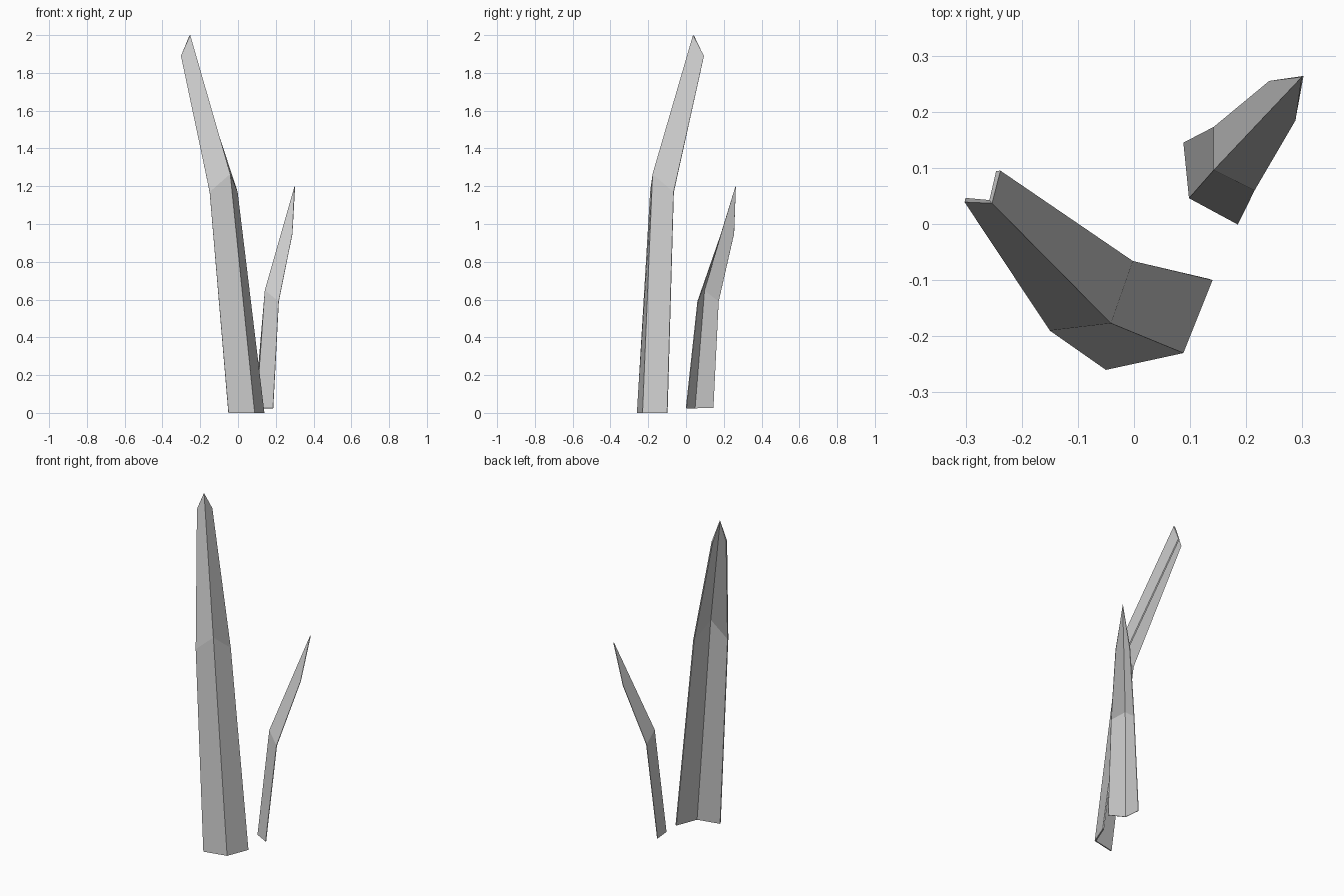
import bpy

if "Cube" in bpy.data.objects:
    bpy.data.objects.remove(bpy.data.objects["Cube"])

grey = bpy.data.materials.new("plain grey")
grey.diffuse_color = (0.6, 0.6, 0.6, 1)
grey.use_nodes = True
grey.node_tree.nodes["Principled BSDF"].inputs["Base Color"].default_value = grey.diffuse_color


def blade(name, rows, thickness):
    """Folded leaf: each row holds left edge, spine and right edge points."""
    verts = [p for row in rows for p in row]
    faces = []
    for r in range(len(rows) - 1):
        for c in range(2):
            a = r * 3 + c
            faces.append((a, a + 1, a + 4, a + 3))
    mesh = bpy.data.meshes.new(name)
    mesh.from_pydata(verts, [], faces)
    mesh.materials.append(grey)
    obj = bpy.data.objects.new(name, mesh)
    bpy.context.collection.objects.link(obj)
    # thin the sheet towards its hollow side
    mod = obj.modifiers.new("thickness", "SOLIDIFY")
    mod.thickness = thickness
    mod.offset = -1
    return obj


# tall blade leaning back and left
blade("tall_blade", [
    [(-0.05, -0.26, 0), (0.088, -0.23, 0), (0.14, -0.10, 0)],
    [(-0.15, -0.19, 1.17), (-0.041, -0.177, 1.265), (-0.002, -0.066, 1.17)],
    [(-0.302, 0.039, 1.89), (-0.253, 0.037, 2.0), (-0.238, 0.095, 1.89)],
], 0.008)

# short blade leaning back and right
blade("short_blade", [
    [(0.088, 0.145, 0.025), (0.098, 0.046, 0.025), (0.185, -0.001, 0.025)],
    [(0.142, 0.173, 0.59), (0.142, 0.096, 0.65), (0.215, 0.06, 0.59)],
    [(0.241, 0.255, 0.95), (0.299, 0.262, 1.2), (0.288, 0.185, 0.95)],
], 0.004)
